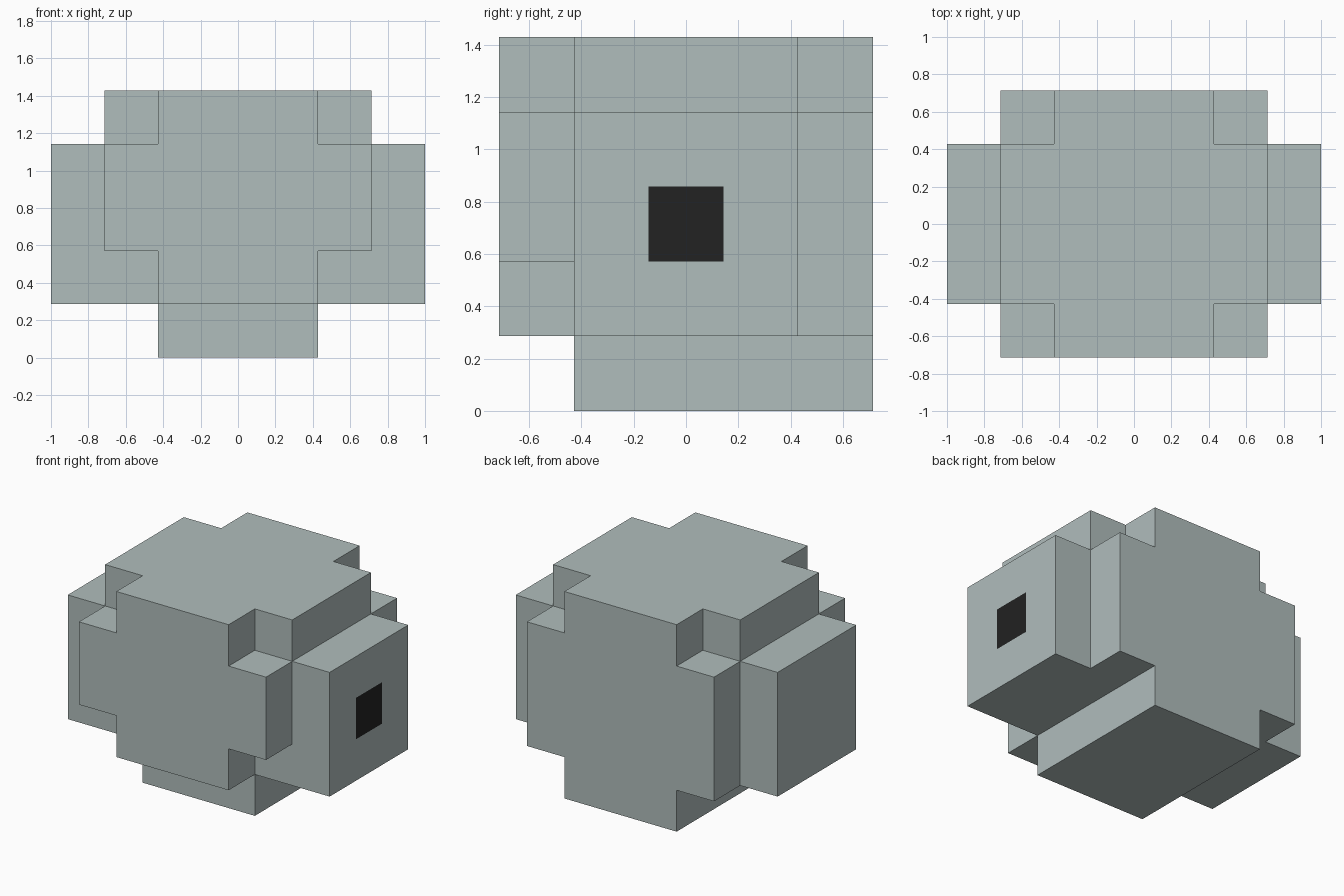
import bpy, bmesh, math

if "Cube" in bpy.data.objects:
    bpy.data.objects.remove(bpy.data.objects["Cube"])

U = 1 / 7  # block unit


def material(name, colour):
    m = bpy.data.materials.new(name)
    m.diffuse_color = (*colour, 1)
    m.use_nodes = True
    m.node_tree.nodes["Principled BSDF"].inputs["Base Color"].default_value = m.diffuse_color
    return m


shell = material("pale grey green", (0.434, 0.509, 0.503))
dark = material("near black", (0.016, 0.016, 0.016))

# Grid lines of the blocky body, in block units
XS = [-7, -5, -3, 3, 5, 7]
YS = [-5, -3, -1, 1, 3, 5]
ZS = [0, 2, 4, 6, 8, 10]


def solid(x, y, z):
    """True where the stepped body is filled."""
    ax = abs(x)
    if ax > 7 or abs(y) > 5 or z < 0 or z > 10:
        return False
    if y < -3:    # front slab with short shoulders and raised underside
        return (ax < 3 and z > 2) or (ax < 5 and 4 < z < 8)
    if y > 3:     # back slab reaching the ground
        return ax < 3 or (ax < 5 and 2 < z < 8)
    # middle: foot, trunk and side arms
    return ax < 3 or (ax < 5 and z > 2) or (2 < z < 8)


bm = bmesh.new()
axes = (XS, YS, ZS)
cells = [(i, j, k) for i in range(len(XS) - 1)
         for j in range(len(YS) - 1) for k in range(len(ZS) - 1)]
for cell in cells:
    lo = [axes[a][cell[a]] for a in range(3)]
    hi = [axes[a][cell[a] + 1] for a in range(3)]
    mid = [(p + q) / 2 for p, q in zip(lo, hi)]
    if not solid(*mid):
        continue
    for a in range(3):
        b, c = (a + 1) % 3, (a + 2) % 3
        for side, level in ((-1, lo[a]), (1, hi[a])):
            probe = list(mid)
            probe[a] = level + side * 0.5
            if solid(*probe):
                continue
            # Outer wall of this cell
            corners = []
            for s, t in ((lo[b], lo[c]), (hi[b], lo[c]), (hi[b], hi[c]), (lo[b], hi[c])):
                p = [0, 0, 0]
                p[a], p[b], p[c] = level * U, s * U, t * U
                corners.append(bm.verts.new(p))
            face = bm.faces.new(corners if side > 0 else corners[::-1])
            # Dark square panel in the middle of the right arm's end
            if a == 0 and level == 7 and abs(mid[1]) < 1 and 4 < mid[2] < 6:
                face.material_index = 1

# Join the walls and merge flat areas
bmesh.ops.remove_doubles(bm, verts=bm.verts, dist=0.001)
bmesh.ops.dissolve_limit(bm, angle_limit=math.radians(1), verts=bm.verts,
                         edges=bm.edges, delimit={'MATERIAL'})
mesh = bpy.data.meshes.new("blocky_body")
bm.to_mesh(mesh)
bm.free()
mesh.materials.append(shell)
mesh.materials.append(dark)
body = bpy.data.objects.new("blocky_body", mesh)
bpy.context.collection.objects.link(body)
